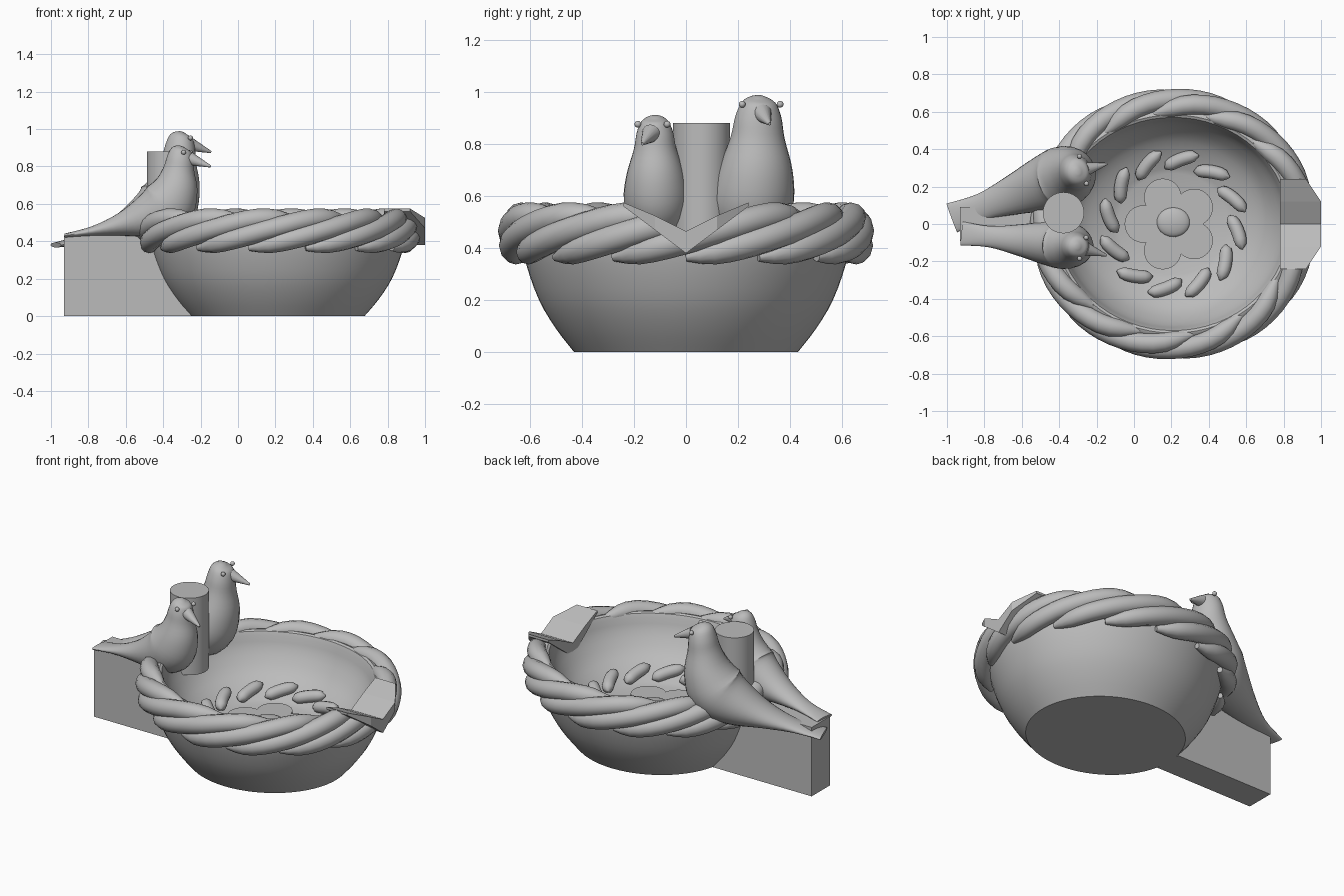
import bpy, bmesh, math
from mathutils import Vector, Matrix

if "Cube" in bpy.data.objects:
    bpy.data.objects.remove(bpy.data.objects["Cube"])

GREY = (0.5, 0.5, 0.5, 1)
clay = bpy.data.materials.new("grey clay")
clay.use_nodes = True
clay.diffuse_color = GREY
clay.node_tree.nodes["Principled BSDF"].inputs["Base Color"].default_value = GREY

CX = 0.21          # bowl centre
UP = Vector((0, 0, 1))


def finish(name, bm, smooth=40):
    bmesh.ops.recalc_face_normals(bm, faces=bm.faces)
    mesh = bpy.data.meshes.new(name)
    bm.to_mesh(mesh)
    bm.free()
    mesh.materials.append(clay)
    obj = bpy.data.objects.new(name, mesh)
    bpy.context.collection.objects.link(obj)
    if smooth:
        bpy.ops.object.select_all(action='DESELECT')
        obj.select_set(True)
        bpy.context.view_layer.objects.active = obj
        bpy.ops.object.shade_smooth_by_angle(angle=math.radians(smooth))
    return obj


def skin(bm, rings):
    """Bridge equal-sized rings and cap both ends."""
    n = len(rings[0])
    for a, b in zip(rings, rings[1:]):
        for i in range(n):
            j = (i + 1) % n
            bm.faces.new((a[i], a[j], b[j], b[i]))
    bm.faces.new(rings[0])
    bm.faces.new(rings[-1])


def prism_rows(name, rows):
    bm = bmesh.new()
    skin(bm, [[bm.verts.new(c) for c in row] for row in rows])
    return finish(name, bm, 0)


def loft(name, points, widths, depths, ref, sides=12):
    """Elliptical tube along points; ref fixes the width direction."""
    bm = bmesh.new()
    rings = []
    for i, p in enumerate(points):
        t = (points[min(i + 1, len(points) - 1)] - points[max(i - 1, 0)]).normalized()
        s = (ref - t * ref.dot(t)).normalized()
        u = s.cross(t)
        angles = [math.tau * k / sides for k in range(sides)]
        rings.append([bm.verts.new(p + s * widths[i] * math.cos(a) + u * depths[i] * math.sin(a))
                      for a in angles])
    skin(bm, rings)
    return finish(name, bm, 50)


def spline(keys, steps):
    """Catmull-Rom interpolation of tuples."""
    out = []
    for i in range(len(keys) - 1):
        a, b, c, d = [Vector(keys[max(0, min(k, len(keys) - 1))]) for k in range(i - 1, i + 3)]
        for s in range(steps):
            t = s / steps
            out.append(0.5 * (2 * b + (c - a) * t + (2 * a - 5 * b + 4 * c - d) * t * t
                              + (3 * b - a - 3 * c + d) * t ** 3))
    return out + [Vector(keys[-1])]


def cylinder(name, matrix, radius, depth, sides=40, top=None):
    bm = bmesh.new()
    bmesh.ops.create_cone(bm, cap_ends=True, segments=sides, radius1=radius,
                          radius2=radius if top is None else top, depth=depth, matrix=matrix)
    return finish(name, bm)


def ball(name, loc, scale):
    bm = bmesh.new()
    bmesh.ops.create_uvsphere(bm, u_segments=24, v_segments=12, radius=1,
                              matrix=Matrix.Translation(loc) @ Matrix.Diagonal((*scale, 1)))
    return finish(name, bm)


# Spout: V-shaped trough with clipped outer corners
SPOUT = ((-0.24, 0.56, 0.575, 0.92), (-0.12, 0.47, 0.525, 1), (0, 0.38, 0.465, 1),
         (0.12, 0.47, 0.525, 1), (0.24, 0.56, 0.575, 0.92))
prism_rows("spout", [((0.78, y, low), (x, y, low), (x, y, high), (0.78, y, high))
                     for y, low, high, x in SPOUT])

# Helper that clears the trough above the spout
cutter = prism_rows("spout_cutter", [((0.7, y, high - 0.003), (1.2, y, high - 0.003),
                                      (1.2, y, 0.8), (0.7, y, 0.8)) for y, low, high, x in SPOUT])
cutter.hide_render = True
cutter.hide_set(True)


def cut_trough(obj):
    mod = obj.modifiers.new("trough", 'BOOLEAN')
    mod.operation = 'DIFFERENCE'
    mod.solver = 'EXACT'
    mod.object = cutter


# Bowl: lathed wall, slightly longer in x
profile = spline([(0.43, 0), (0.5, 0.09), (0.565, 0.2), (0.615, 0.34), (0.63, 0.44), (0.61, 0.52),
                  (0.57, 0.53), (0.54, 0.44), (0.47, 0.335), (0.38, 0.27), (0.27, 0.22)], 3)
bm = bmesh.new()
skin(bm, [[bm.verts.new((CX + 1.085 * r * math.cos(math.tau * k / 64),
                         r * math.sin(math.tau * k / 64), z)) for k in range(64)]
          for r, z in profile])
cut_trough(finish("bowl", bm))

# Twisted rim: overlapping strands rising from the outside to the inner lip
STRANDS = 14
SPAN = math.radians(74)
section = spline([(0.64, 0.365), (0.668, 0.41), (0.668, 0.47), (0.645, 0.52), (0.595, 0.515)], 4)
for k in range(STRANDS):
    pts, rad = [], []
    start = math.tau * k / STRANDS
    for i, (r, z) in enumerate(section):
        t = i / (len(section) - 1)
        a = start + SPAN * t
        pts.append(Vector((CX + 1.06 * r * math.cos(a), r * math.sin(a), z)))
        rad.append(0.055 * max(0.3, 1 - abs(2 * t - 1) ** 7))
    strand = loft(f"rim_strand_{k + 1}", pts, rad, rad, UP)
    if start < 0.5 or start + SPAN > math.tau - 0.5:
        cut_trough(strand)

# Small beads slanted around the inner wall
for k in range(12):
    pts, rad = [], []
    for i in range(9):
        t = i / 4 - 1
        a = math.tau * (k + 0.5) / 12 + math.radians(9) + 0.25 * t
        r = 0.345 - 0.045 * t
        pts.append(Vector((CX + r * math.cos(a), r * math.sin(a), 0.275 - 0.022 * t)))
        rad.append(0.036 * math.sqrt(max(0.03, 1 - t ** 4)))
    loft(f"inner_bead_{k + 1}", pts, rad, rad, UP)

# Flower on the bowl floor
for k in range(5):
    a = math.radians(108 + 72 * k)
    spot = Vector((CX - 0.01 + 0.15 * math.cos(a), 0.15 * math.sin(a), 0.22))
    cylinder(f"flower_petal_{k + 1}", Matrix.Translation(spot), 0.1, 0.04)
ball("flower_centre", (CX, 0.01, 0.235), (0.09, 0.08, 0.03))

# Handle block, slanted to end inside the bowl wall, and upright post
prism_rows("handle_block", [((-0.93, y, 0), (-0.25, y, 0), (-0.43, y, 0.43), (-0.93, y, 0.43))
                            for y in (-0.09, 0.09)])
cylinder("post", Matrix.Translation((-0.377, 0.06, 0.64)), 0.11, 0.48)

# Birds: (distance behind head, height, half width, half thickness)
BODY = spline([(-0.005, 0.908, 0.012, 0.012), (0, 0.89, 0.048, 0.052), (0.005, 0.845, 0.068, 0.07),
               (0.012, 0.78, 0.08, 0.084), (0.03, 0.68, 0.11, 0.122), (0.08, 0.59, 0.125, 0.148),
               (0.18, 0.535, 0.11, 0.115), (0.32, 0.49, 0.08, 0.062), (0.47, 0.455, 0.055, 0.027),
               (0.62, 0.43, 0.062, 0.012)], 4)


def bird(name, head, tail, zbase, zscale, length, width, beak_yaw):
    back = Vector((tail[0] - head[0], tail[1] - head[1], 0)).normalized()
    origin = Vector((*head, 0))
    pts = [origin + back * b[0] * length + UP * (zbase + (b[1] - 0.43) * zscale) for b in BODY]
    loft(name + "_body", pts, [b[2] * width for b in BODY],
         [b[3] * (1 + (width - 1) * 0.4) for b in BODY], UP.cross(back), 24)
    # beak points forward and slightly down
    face = Vector((math.cos(beak_yaw), math.sin(beak_yaw), 0))
    aim = (face - UP * 0.36).normalized()
    centre = pts[0] - UP * 0.05
    turn = aim.to_track_quat('Z', 'Y').to_matrix().to_4x4()
    cylinder(name + "_beak", Matrix.Translation(centre + aim * 0.11) @ turn, 0.036, 0.12, 16, 0.006)
    for label, sign in (("left", 1), ("right", -1)):
        eye = centre + face * 0.028 + UP.cross(face) * sign * 0.057 * width + UP * 0.018
        ball(f"{name}_{label}_eye", eye, (0.013, 0.013, 0.013))


bird("small_bird", (-0.305, -0.12), (-0.93, -0.05), 0.43, 1, 1, 1.03, -0.3)
bird("large_bird", (-0.305, 0.28), (-0.98, 0.03), 0.38, 1.265, 1.15, 1.32, 0.25)
